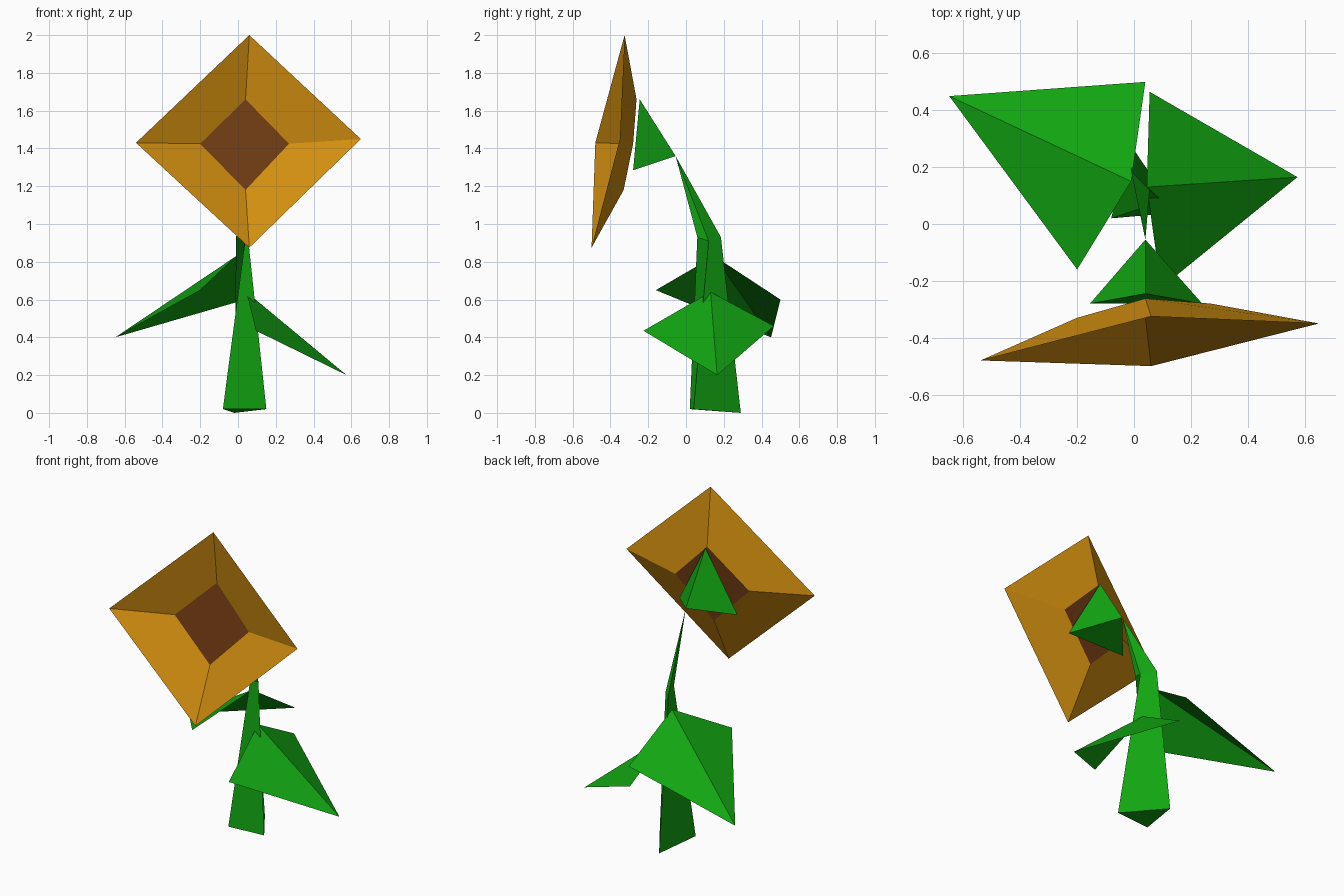
import bpy
import bmesh
from mathutils import Vector

# Remove only the default cube
default_cube = bpy.data.objects.get("Cube")
if default_cube:
    bpy.data.objects.remove(default_cube, do_unlink=True)


def make_material(name, red, green, blue):
    material = bpy.data.materials.new(name)
    material.use_nodes = True
    color = (red, green, blue, 1)
    material.diffuse_color = color
    material.node_tree.nodes["Principled BSDF"].inputs["Base Color"].default_value = color
    return material


leaf_green = make_material("leaf green", .006, .38, .006)
petal_gold = make_material("petal gold", .64, .27, .005)
seed_brown = make_material("seed brown", .17, .045, .007)


def finish(bm, name, *materials):
    """Turn a bmesh into a flat shaded object with the given materials."""
    mesh = bpy.data.meshes.new(name)
    bm.to_mesh(mesh)
    bm.free()
    for material in materials:
        mesh.materials.append(material)
    obj = bpy.data.objects.new(name, mesh)
    bpy.context.collection.objects.link(obj)
    return obj


def add_ring(bm, points):
    return [bm.verts.new(Vector(point)) for point in points]


def bridge(bm, lower, upper):
    """Join two rings of equal length with a band of quads."""
    count = len(lower)
    for i in range(count):
        j = (i + 1) % count
        bm.faces.new((lower[i], lower[j], upper[j], upper[i]))


def fan(bm, ring, tip):
    """Close a ring to a single tip vertex."""
    for i, vert in enumerate(ring):
        bm.faces.new((vert, ring[(i + 1) % len(ring)], tip))


def make_stem(name, base, bend, tip):
    """Three sided stem that leans forward above its bend and ends in a point."""
    bm = bmesh.new()
    lower, upper = add_ring(bm, base), add_ring(bm, bend)
    bm.faces.new(lower[::-1])
    bridge(bm, lower, upper)
    fan(bm, upper, bm.verts.new(tip))
    bmesh.ops.recalc_face_normals(bm, faces=bm.faces)
    finish(bm, name, leaf_green)


def make_leaf(name, root, tip, front, back):
    """Thin leaf folded along the ridge from root to tip."""
    bm = bmesh.new()
    ridge_root, ridge_tip, front_edge, back_edge = add_ring(bm, (root, tip, front, back))
    for corner in (front_edge, back_edge):
        face = bm.faces.new((ridge_root, ridge_tip, corner))
        face.normal_update()
        if face.normal.z < 0:
            face.normal_flip()
    finish(bm, name, leaf_green)


def make_calyx(name, base, tip):
    """Three sided pyramid that joins the stem to the flower head."""
    bm = bmesh.new()
    ring = add_ring(bm, base)
    bm.faces.new(ring[::-1])
    fan(bm, ring, bm.verts.new(tip))
    bmesh.ops.recalc_face_normals(bm, faces=bm.faces)
    finish(bm, name, leaf_green)


def make_flower(name, rim, heart):
    """Shallow dish of four petals around a seed centre."""
    bm = bmesh.new()
    outer, inner = add_ring(bm, rim), add_ring(bm, heart)
    bridge(bm, outer, inner)
    centre = bm.faces.new(inner)
    centre.material_index = 1
    bm.normal_update()
    for face in bm.faces:
        if face.normal.y > 0:
            face.normal_flip()
    finish(bm, name, petal_gold, seed_brown)


# Stem, tapering upward
stem_tip = (.04, -.055, 1.36)
make_stem("stem",
          base=[(-.08, .02, .02), (.15, .04, .02), (-.02, .29, 0)],
          bend=[(.04, .06, .93), (.055, .12, .91), (-.01, .185, .93)],
          tip=stem_tip)

# Two folded leaves
make_leaf("right_leaf", root=(-.01, .15, .83), tip=(-.65, .45, .4),
          front=(-.2, -.16, .65), back=(.04, .5, .6))
make_leaf("left_leaf", root=(.045, .13, .64), tip=(.575, .165, .2),
          front=(.095, -.225, .435), back=(.055, .465, .46))

# Calyx behind the flower head
make_calyx("calyx",
           base=[(.04, -.245, 1.66), (-.155, -.28, 1.285), (.24, -.28, 1.285)],
           tip=stem_tip)

# Flower head: top, right, bottom, left corners
make_flower("flower_head",
            rim=[(.06, -.325, 2), (-.54, -.48, 1.43),
                 (.06, -.5, .875), (.65, -.35, 1.45)],
            heart=[(.04, -.262, 1.66), (-.2, -.33, 1.425),
                   (.04, -.33, 1.18), (.27, -.28, 1.425)])
